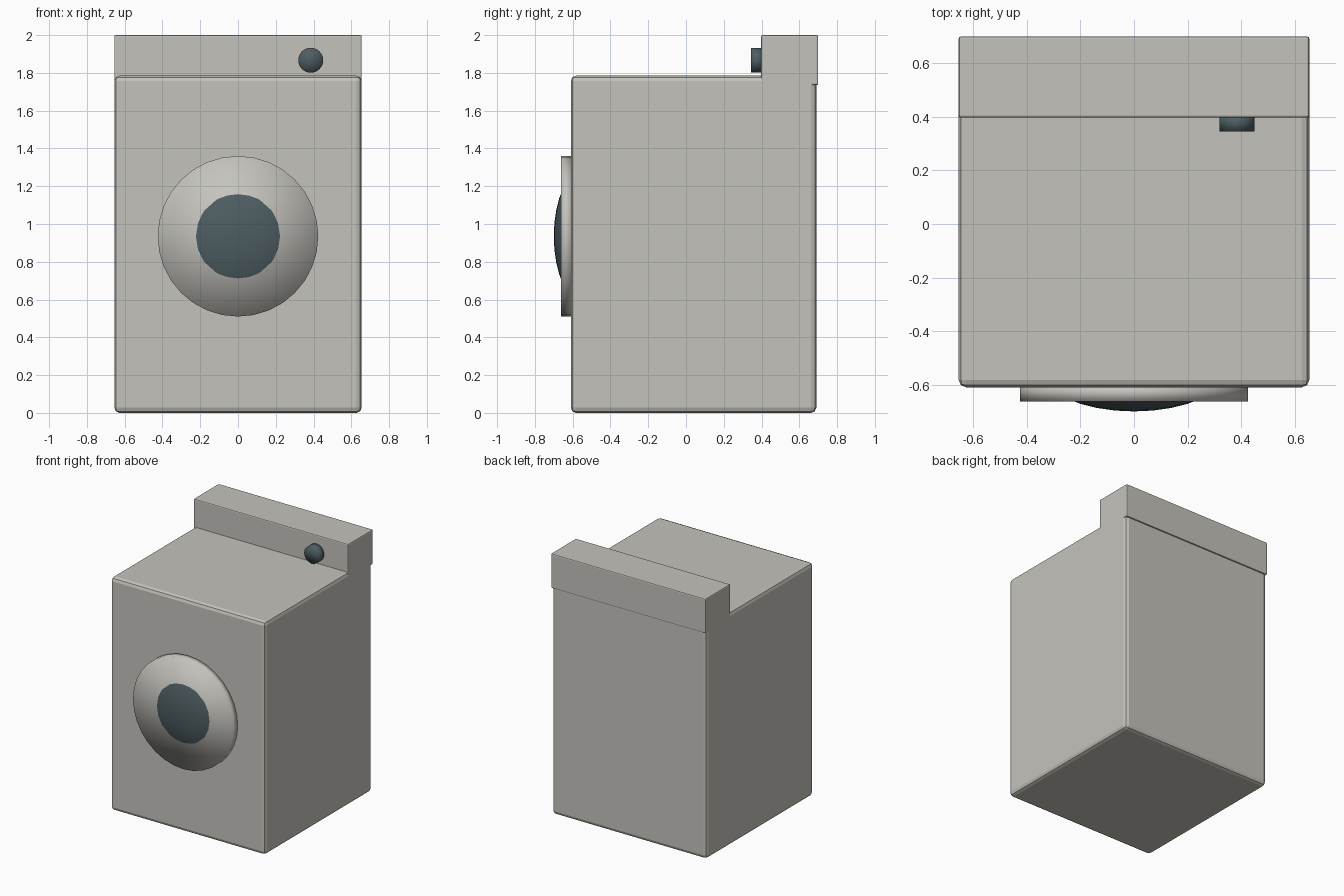
import bpy, bmesh
from math import pi
from mathutils import Matrix

old = bpy.data.objects.get("Cube")
if old:
    bpy.data.objects.remove(old, do_unlink=True)


def make_material(name, rgb):
    mat = bpy.data.materials.new(name)
    mat.use_nodes = True
    color = (*rgb, 1)
    mat.diffuse_color = color
    mat.node_tree.nodes["Principled BSDF"].inputs["Base Color"].default_value = color
    return mat


enamel = make_material("warm grey enamel", (0.56, 0.545, 0.505))
dark = make_material("dark slate", (0.075, 0.11, 0.12))


def add_object(name, bm, mat, smooth=False):
    bmesh.ops.recalc_face_normals(bm, faces=bm.faces)
    for face in bm.faces:
        face.smooth = smooth
    mesh = bpy.data.meshes.new(name)
    bm.to_mesh(mesh)
    bm.free()
    mesh.materials.append(mat)
    obj = bpy.data.objects.new(name, mesh)
    bpy.context.collection.objects.link(obj)
    return obj


def box(name, low, high, bevel, mat):
    bm = bmesh.new()
    size = [h - l for l, h in zip(low, high)]
    middle = [(h + l) / 2 for l, h in zip(low, high)]
    bmesh.ops.create_cube(bm, size=1, matrix=Matrix.Translation(middle) @ Matrix.Diagonal((*size, 1)))
    obj = add_object(name, bm, mat)
    mod = obj.modifiers.new("Rounded edges", "BEVEL")
    mod.width = bevel
    mod.segments = 2
    return obj


def disc(name, x, z, radius, front, back, mat):
    """Soft-shaded round plate facing the front."""
    bm = bmesh.new()
    place = Matrix.Translation((x, (front + back) / 2, z)) @ Matrix.Rotation(pi / 2, 4, "X")
    bmesh.ops.create_cone(bm, cap_ends=True, cap_tris=True, segments=32, radius1=radius,
                          radius2=radius, depth=back - front, matrix=place)
    return add_object(name, bm, mat, smooth=True)


# Cabinet and raised control panel
box("cabinet", (-0.655, -0.61, 0), (0.655, 0.69, 1.785), 0.028, enamel)
box("control_panel", (-0.655, 0.398, 1.735), (0.655, 0.7, 2), 0.008, enamel)

# Round door and control knob
disc("door_ring", 0, 0.935, 0.425, -0.663, -0.6, enamel)
disc("control_knob", 0.385, 1.867, 0.066, 0.345, 0.41, dark)

# Bulging door window, a flattened ball set into the door
bm = bmesh.new()
bmesh.ops.create_uvsphere(bm, u_segments=32, v_segments=16, radius=1,
                          matrix=Matrix.Translation((0, -0.532, 0.935)) @ Matrix.Diagonal((0.36, 0.168, 0.36, 1)))
add_object("door_window", bm, dark, smooth=True)
